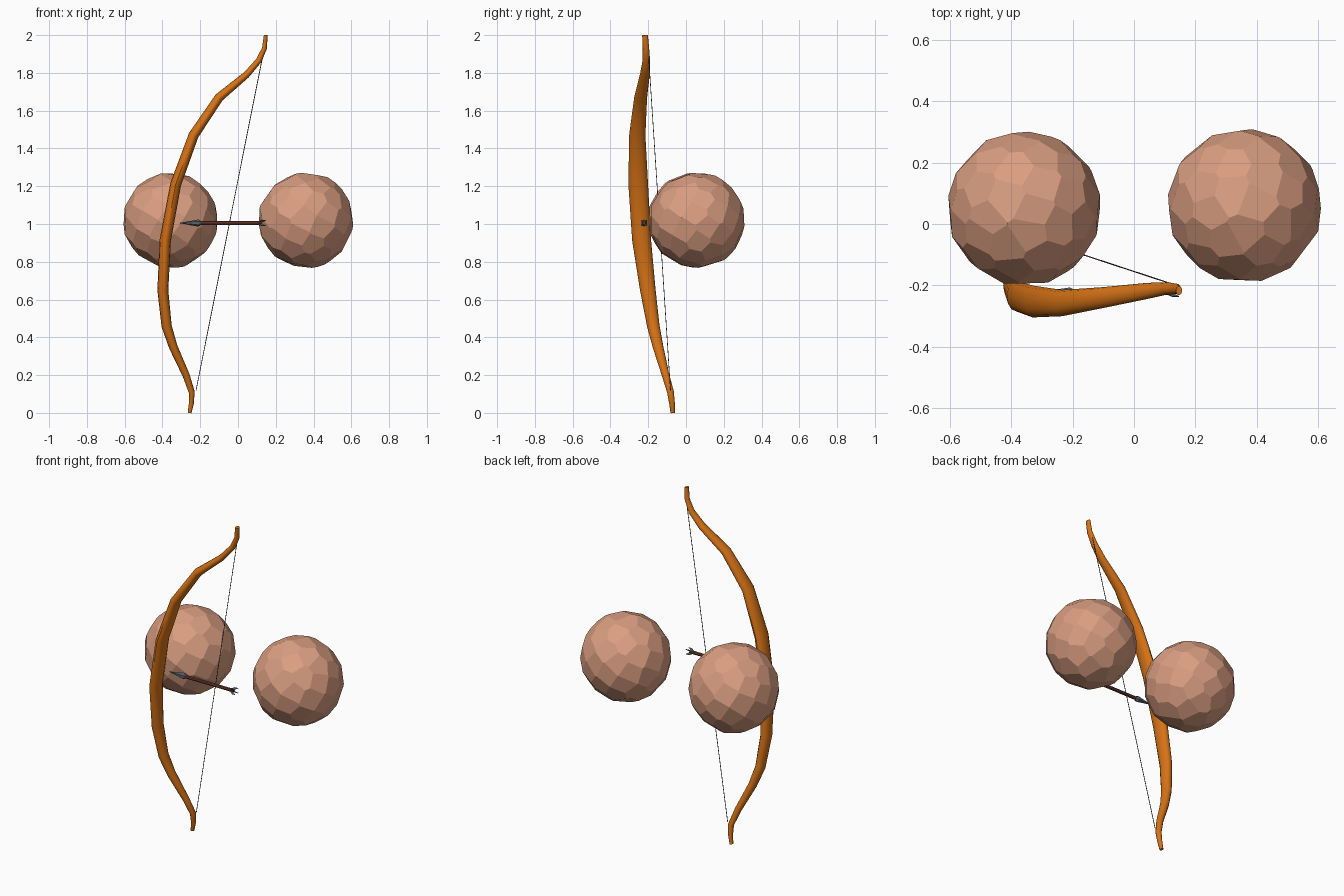
import bpy, bmesh, math, random
from mathutils import Vector

if "Cube" in bpy.data.objects:
    bpy.data.objects.remove(bpy.data.objects["Cube"])

random.seed(4)


def material(name, rgb):
    m = bpy.data.materials.new(name)
    m.diffuse_color = (*rgb, 1)
    m.use_nodes = True
    m.node_tree.nodes["Principled BSDF"].inputs["Base Color"].default_value = m.diffuse_color
    return m


ORANGE = material("orange wood", (0.68, 0.17, 0.008))
SKIN = material("skin", (0.70, 0.34, 0.22))
BROWN = material("brown shaft", (0.16, 0.05, 0.03))
STEEL = material("dark steel", (0.10, 0.12, 0.14))
STRING = material("dark string", (0.10, 0.055, 0.04))


def finish(name, bm, mat, smooth=False):
    bmesh.ops.recalc_face_normals(bm, faces=bm.faces[:])
    me = bpy.data.meshes.new(name)
    bm.to_mesh(me)
    bm.free()
    ob = bpy.data.objects.new(name, me)
    bpy.context.collection.objects.link(ob)
    me.materials.append(mat)
    if smooth:
        bpy.ops.object.select_all(action='DESELECT')
        ob.select_set(True)
        bpy.context.view_layer.objects.active = ob
        bpy.ops.object.shade_smooth_by_angle(angle=math.radians(45))
    return ob


def sweep(name, pts, mat, sides, smooth=False):
    """Tube through (x, y, z, in-plane radius, y radius)."""
    bm = bmesh.new()
    rings = []
    co = [Vector(p[:3]) for p in pts]
    for i, p in enumerate(pts):
        t = (co[min(i + 1, len(co) - 1)] - co[max(i - 1, 0)]).normalized()
        y = Vector((0, 1, 0))
        b = (y - t * y.dot(t)).normalized()
        n = t.cross(b)
        rings.append([bm.verts.new(co[i] + n * p[3] * math.cos(a) + b * p[4] * math.sin(a))
                      for a in (2 * math.pi * k / sides for k in range(sides))])
    for r, s in zip(rings, rings[1:]):
        for k in range(sides):
            j = (k + 1) % sides
            bm.faces.new((r[k], r[j], s[j], s[k]))
    bm.faces.new(rings[0][::-1])
    bm.faces.new(rings[-1])
    return finish(name, bm, mat, smooth)


# Hands: faceted balls cut by evenly spread tangent planes
def faceted_ball(name, centre, count=76):
    bm = bmesh.new()
    bmesh.ops.create_cube(bm, size=1.0)
    for i in range(count):
        z = 1 - 2 * (i + 0.5) / count
        a = i * 2.399963
        r = math.sqrt(1 - z * z)
        n = Vector((r * math.cos(a), r * math.sin(a), z))
        n += Vector([random.uniform(-0.06, 0.06) for _ in range(3)])
        n.normalize()
        bmesh.ops.bisect_plane(bm, geom=bm.verts[:] + bm.edges[:] + bm.faces[:], dist=1e-6,
                               plane_co=n * 0.243, plane_no=n, clear_outer=True)
        rim = [e for e in bm.edges if e.is_boundary]
        if rim:
            bmesh.ops.holes_fill(bm, edges=rim, sides=0)
    bmesh.ops.translate(bm, verts=bm.verts[:], vec=centre)
    finish(name, bm, SKIN)


faceted_ball("left_hand", (-0.358, 0.05, 1.02))
faceted_ball("right_hand", (0.36, 0.06, 1.02))

# Bow limb
sweep("bow", [
    (0.147, -0.217, 2.00, 0.010, 0.015),
    (0.140, -0.212, 1.93, 0.013, 0.017),
    (0.110, -0.210, 1.865, 0.016, 0.020),
    (0.045, -0.218, 1.79, 0.018, 0.026),
    (-0.100, -0.240, 1.67, 0.024, 0.034),
    (-0.235, -0.258, 1.47, 0.027, 0.043),
    (-0.330, -0.253, 1.21, 0.029, 0.052),
    (-0.385, -0.235, 0.915, 0.030, 0.050),
    (-0.398, -0.202, 0.65, 0.029, 0.041),
    (-0.378, -0.173, 0.46, 0.027, 0.033),
    (-0.343, -0.148, 0.35, 0.023, 0.028),
    (-0.275, -0.108, 0.20, 0.019, 0.020),
    (-0.245, -0.082, 0.11, 0.016, 0.018),
    (-0.247, -0.074, 0.05, 0.013, 0.015),
    (-0.256, -0.070, 0.00, 0.010, 0.012),
], ORANGE, 12, True)

# Bow string
sweep("bow_string", [(0.137, -0.200, 1.92, 0.002, 0.002),
                     (-0.222, -0.082, 0.12, 0.002, 0.002)], STRING, 6)

# Arrow shaft, head and feathers
AY, AZ = -0.222, 1.005
sweep("arrow_shaft", [(-0.21, AY, AZ, 0.010, 0.010), (0.125, AY, AZ, 0.010, 0.010)], BROWN, 8)
sweep("arrow_head", [(-0.308, AY, AZ, 0.001, 0.001), (-0.21, AY, AZ, 0.019, 0.017),
                     (-0.195, AY, AZ, 0.010, 0.010)], STEEL, 6)


def feather(name, angle):
    bm = bmesh.new()
    d = Vector((0, math.cos(angle), math.sin(angle)))
    side = Vector((1, 0, 0)).cross(d) * 0.002
    outline = [(0.105, 0.008), (0.125, 0.021), (0.147, 0.021), (0.127, 0.006)]
    a, b = [[bm.verts.new(Vector((x, AY, AZ)) + d * r + side * s) for x, r in outline] for s in (-1, 1)]
    bm.faces.new(a[::-1])
    bm.faces.new(b)
    for k in range(4):
        j = (k + 1) % 4
        bm.faces.new((a[k], a[j], b[j], b[k]))
    finish(name, bm, STEEL)


for k in range(4):
    feather("arrow_feather_%d" % (k + 1), math.pi / 4 + k * math.pi / 2)
